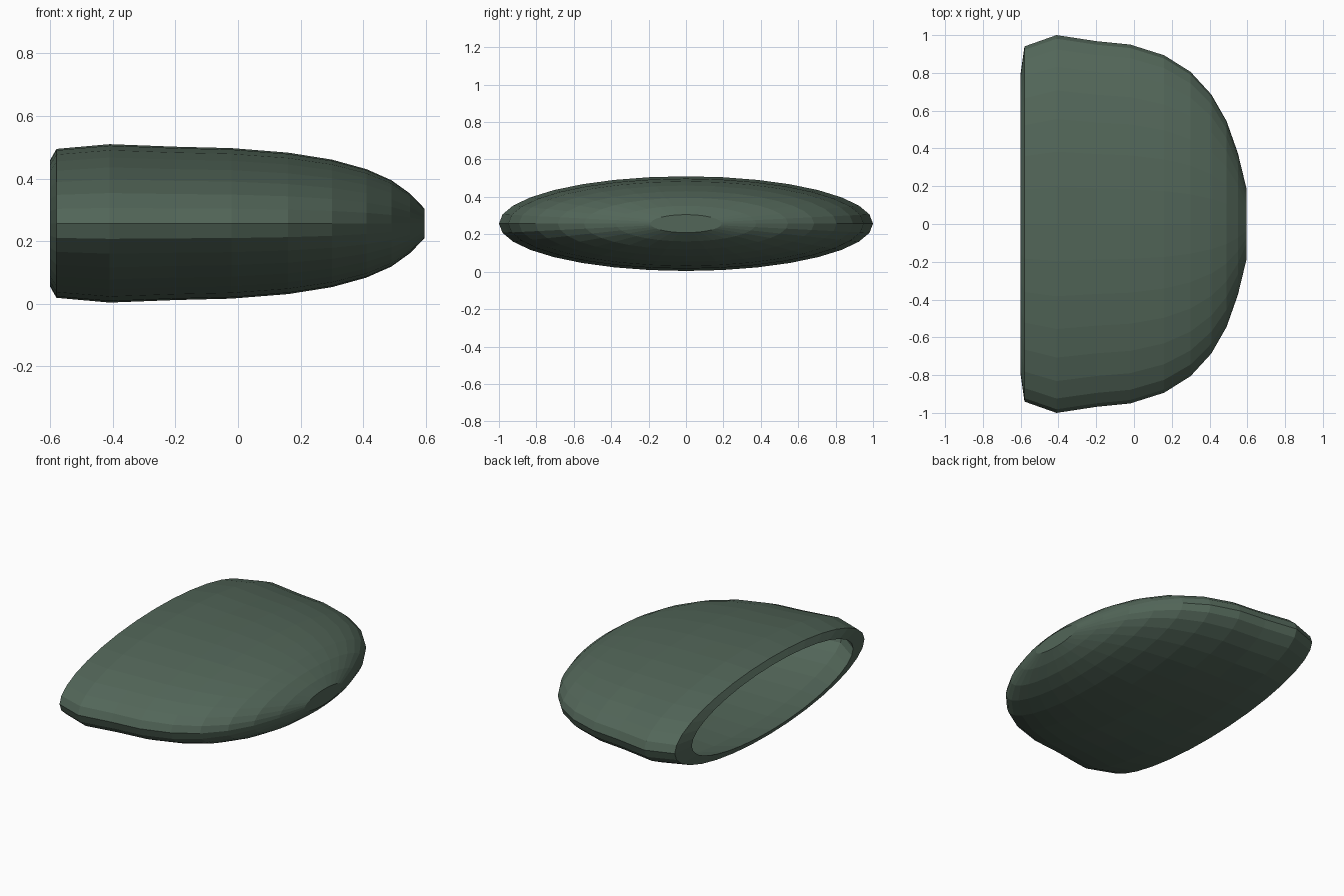
import bpy, bmesh, math

if "Cube" in bpy.data.objects:
    bpy.data.objects.remove(bpy.data.objects["Cube"])

SEGMENTS = 32
FLATTEN = 0.253      # height / width ratio of the oval section
CENTRE_Z = 0.257

# Outer profile (x, radius) from the open rim to the nose
outer = [(-0.60, 0.80), (-0.58, 0.94), (-0.41, 1.0), (-0.20, 0.968),
         (-0.02, 0.95), (0.16, 0.893), (0.30, 0.805), (0.41, 0.685),
         (0.49, 0.545), (0.55, 0.375), (0.595, 0.19)]
# Inner wall follows the outer one, slightly smaller
inner = [(x - 0.03, r * 0.92) for x, r in outer[2:]]
profile = inner[::-1] + outer

bm = bmesh.new()
rings = []
for x, r in profile:
    ring = []
    for i in range(SEGMENTS):
        a = 2 * math.pi * i / SEGMENTS
        ring.append(bm.verts.new((x, r * math.cos(a),
                                  CENTRE_Z + FLATTEN * r * math.sin(a))))
    rings.append(ring)
for a, b in zip(rings, rings[1:]):
    for i in range(SEGMENTS):
        j = (i + 1) % SEGMENTS
        bm.faces.new((a[i], a[j], b[j], b[i]))
# Close the nose, outside and inside
bm.faces.new(rings[0])
bm.faces.new(rings[-1])
bmesh.ops.recalc_face_normals(bm, faces=bm.faces[:])

mesh = bpy.data.meshes.new("hollow_shell")
bm.to_mesh(mesh)
bm.free()
mat = bpy.data.materials.new("dark grey green")
mat.diffuse_color = (0.085, 0.133, 0.099, 1)
mat.use_nodes = True
mat.node_tree.nodes["Principled BSDF"].inputs["Base Color"].default_value = mat.diffuse_color
mesh.materials.append(mat)
shell = bpy.data.objects.new("hollow_shell", mesh)
bpy.context.collection.objects.link(shell)
